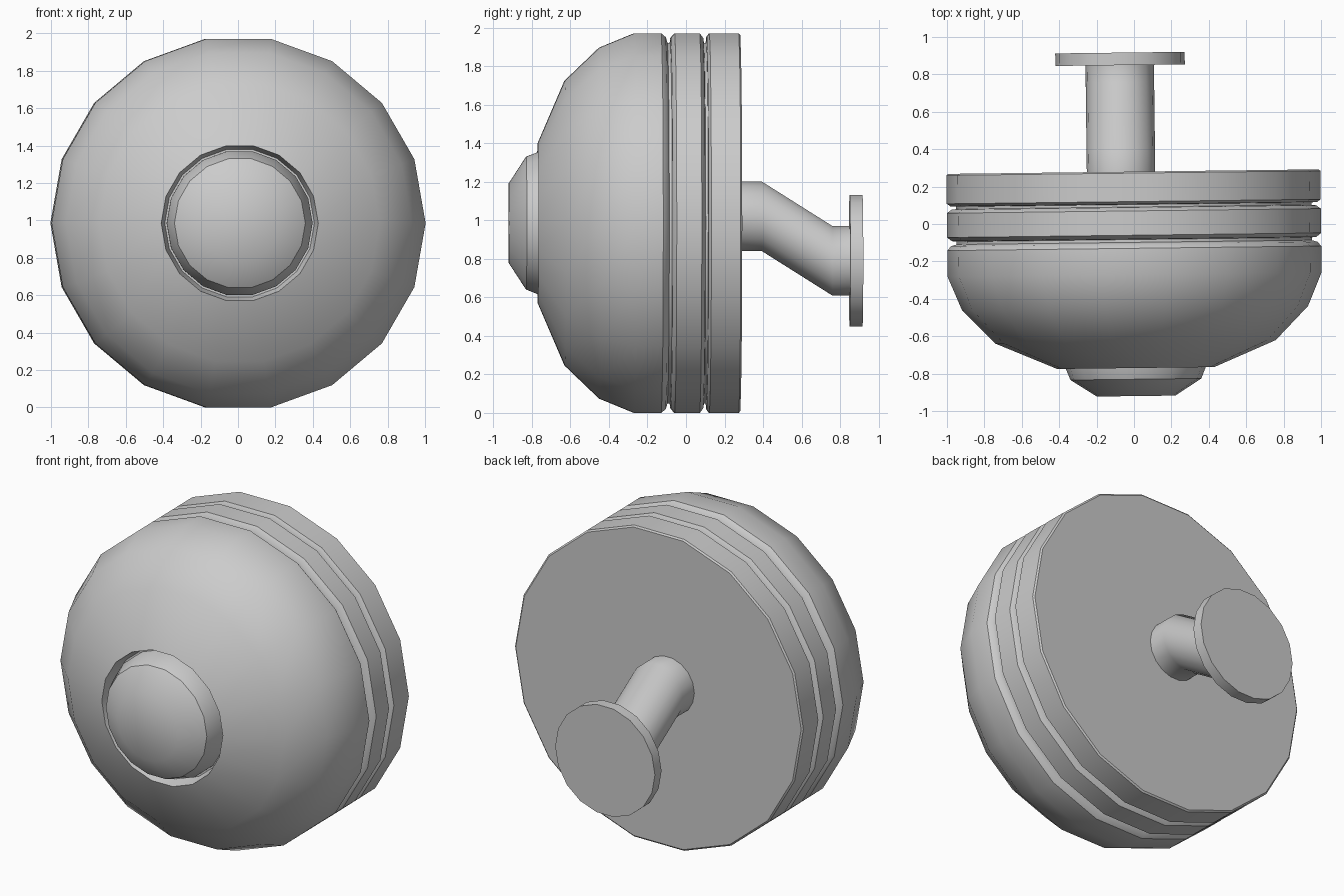
import bpy, bmesh, math
from mathutils import Matrix

if "Cube" in bpy.data.objects:
    bpy.data.objects.remove(bpy.data.objects["Cube"])

SIDES = 18
ZC = 0.985                                  # height of the main axis
TURN = Matrix.Rotation(math.radians(0.7), 4, 'Z')   # whole model is turned slightly


def lathe(name, rings, x=0.0):
    """Stack of 18-sided rings along y, each (y, radius, centre z), capped at both ends."""
    bm = bmesh.new()
    loops = []
    for y, r, z in rings:
        loops.append([bm.verts.new((x + r * math.cos(2 * math.pi * i / SIDES), y,
                                    z + r * math.sin(2 * math.pi * i / SIDES)))
                      for i in range(SIDES)])
    for a, b in zip(loops, loops[1:]):
        for i in range(SIDES):
            j = (i + 1) % SIDES
            bm.faces.new((a[i], a[j], b[j], b[i]))
    bm.faces.new(loops[0])
    bm.faces.new(loops[-1])
    bmesh.ops.recalc_face_normals(bm, faces=bm.faces)
    bm.transform(TURN)
    mesh = bpy.data.meshes.new(name)
    bm.to_mesh(mesh)
    bm.free()
    obj = bpy.data.objects.new(name, mesh)
    bpy.context.collection.objects.link(obj)
    bpy.ops.object.select_all(action='DESELECT')
    obj.select_set(True)
    bpy.context.view_layer.objects.active = obj
    bpy.ops.object.shade_smooth_by_angle(angle=math.radians(35))
    return obj


def centred(profile):
    return [(y, r, ZC) for y, r in profile]


# domed front shell, with the recess around the knob
lathe("front_shell", centred([
    (-0.69, 0.40), (-0.77, 0.42), (-0.63, 0.75), (-0.45, 0.925), (-0.27, 1.0),
    (-0.13, 1.0), (-0.107, 0.98), (-0.098, 0.95)]))

# middle ring and back plate, separated by narrow grooves
lathe("middle_ring", centred([
    (-0.098, 0.95), (-0.083, 0.95), (-0.08, 0.975), (-0.06, 1.0), (0.07, 1.0),
    (0.088, 0.975), (0.091, 0.95), (0.104, 0.95)]))
lathe("back_plate", centred([
    (0.104, 0.95), (0.106, 0.98), (0.12, 1.0), (0.272, 1.0), (0.28, 0.99)]))

# front knob
lathe("front_knob", centred([
    (-0.66, 0.39), (-0.73, 0.39), (-0.83, 0.35), (-0.92, 0.21)]))

# cranked arm and wall flange
lathe("arm", [(0.25, 0.183, 1.02), (0.395, 0.183, 1.02),
              (0.76, 0.183, 0.79), (0.87, 0.183, 0.79)], x=-0.066)
lathe("wall_flange", [(0.85, 0.346, 0.79), (0.917, 0.346, 0.79)], x=-0.064)
